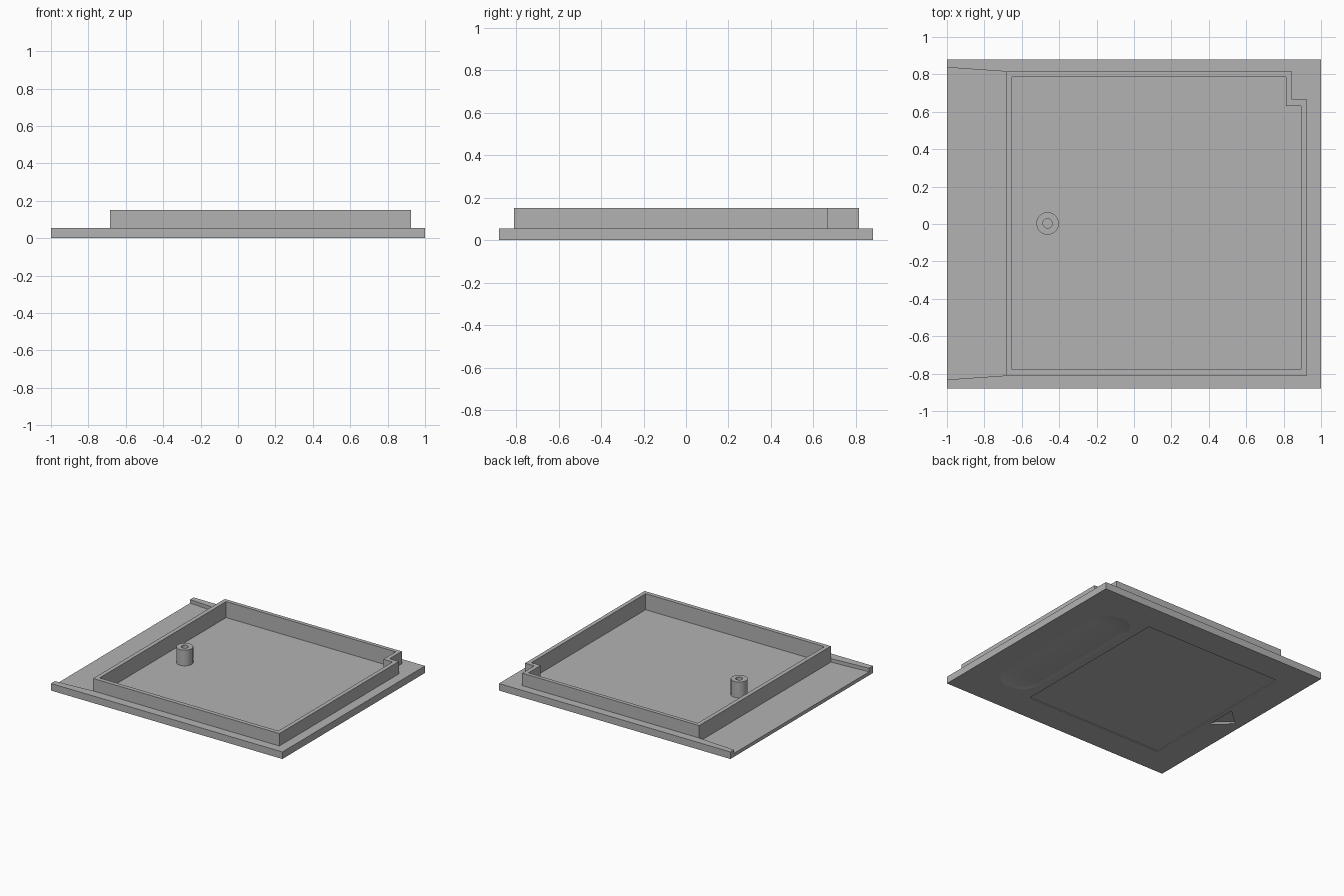
import bpy, bmesh, math

if "Cube" in bpy.data.objects:
    bpy.data.objects.remove(bpy.data.objects["Cube"])

grey = bpy.data.materials.new("shell grey")
grey.diffuse_color = (0.45, 0.45, 0.45, 1)
grey.use_nodes = True
grey.node_tree.nodes["Principled BSDF"].inputs["Base Color"].default_value = grey.diffuse_color


def finish(name, bm):
    bmesh.ops.recalc_face_normals(bm, faces=bm.faces)
    me = bpy.data.meshes.new(name)
    bm.to_mesh(me)
    bm.free()
    me.materials.append(grey)
    ob = bpy.data.objects.new(name, me)
    bpy.context.collection.objects.link(ob)
    return ob


def prism(name, pts, z0, z1):
    """Extrude an outline in the xy plane from z0 to z1."""
    bm = bmesh.new()
    f = bm.faces.new([bm.verts.new((x, y, z0)) for x, y in pts])
    r = bmesh.ops.extrude_face_region(bm, geom=[f])
    for v in r["geom"]:
        if isinstance(v, bmesh.types.BMVert):
            v.co.z = z1
    return finish(name, bm)


def rect(x0, x1, y0, y1):
    return [(x0, y0), (x1, y0), (x1, y1), (x0, y1)]


def notched(x0, x1, y0, y1, nx, ny):
    return [(x0, y0), (x1, y0), (x1, ny), (nx, ny), (nx, y1), (x0, y1)]


def combine(ob, tool, op):
    m = ob.modifiers.new("cut", "BOOLEAN")
    m.object, m.operation, m.solver = tool, op, "EXACT"
    dg = bpy.context.evaluated_depsgraph_get()
    me = bpy.data.meshes.new_from_object(ob.evaluated_get(dg))
    ob.modifiers.clear()
    ob.data = me
    bpy.data.objects.remove(tool)


FLOOR = 0.027

# base plate with the raised rim block
shell = prism("shell_half", rect(-1, 1, -0.88, 0.88), 0, 0.055)
combine(shell, prism("rim", notched(-0.685, 0.925, -0.81, 0.815, 0.845, 0.665),
                     0.04, 0.152), "UNION")
# hollow inside the rim
combine(shell, prism("hollow", notched(-0.652, 0.893, -0.777, 0.785, 0.813, 0.632),
                     FLOOR, 0.3), "DIFFERENCE")
# sliding cover recess along the left edge
combine(shell, prism("cover_recess", [(-1.0317, -0.834), (-0.685, -0.81),
                                      (-0.685, 0.815), (-1.0317, 0.839)],
                     FLOOR, 0.3), "DIFFERENCE")
# underside: label recess and arrow recess
combine(shell, prism("label_recess", rect(-0.77, 0.416, -0.658, 0.662),
                     -0.1, 0.006), "DIFFERENCE")
combine(shell, prism("arrow_recess", [(-0.94, 0), (-0.805, -0.12), (-0.805, 0.12)],
                     -0.1, 0.014), "DIFFERENCE")

# underside: shallow rounded finger grip
bm = bmesh.new()
for side in (-1, 1):
    for i in range(1, 24):
        t = math.pi * i / 24
        for j in range(40):
            a = 2 * math.pi * j / 40
            bm.verts.new((0.64 + 0.215 * math.sin(t) * math.cos(a),
                          side * 0.47 + 0.215 * math.sin(t) * math.sin(a),
                          -0.03 + 0.045 * math.cos(t)))
hull = bmesh.ops.convex_hull(bm, input=bm.verts[:])
bmesh.ops.delete(bm, geom=[g for g in hull["geom_interior"]
                           if isinstance(g, bmesh.types.BMVert)], context="VERTS")
combine(shell, finish("grip", bm), "DIFFERENCE")
for p in shell.data.polygons:
    p.use_smooth = 0.9 < -p.normal.z < 0.9999

# hollow pin standing on the floor, turned from a profile
bm = bmesh.new()
prof = [(0.06, FLOOR), (0.06, 0.15), (0.025, 0.15), (0.025, FLOOR + 0.002)]
N = 40
rings = [[bm.verts.new((-0.462 + r * math.cos(2 * math.pi * k / N),
                        0.003 + r * math.sin(2 * math.pi * k / N), z))
          for k in range(N)] for r, z in prof]
for a, b in zip(rings, rings[1:]):
    for k in range(N):
        bm.faces.new((a[k], a[(k + 1) % N], b[(k + 1) % N], b[k]))
bm.faces.new(rings[-1])
bm.faces.new(rings[0])
pin = finish("pin", bm)
for p in pin.data.polygons:
    p.use_smooth = abs(p.normal.z) < 0.5
